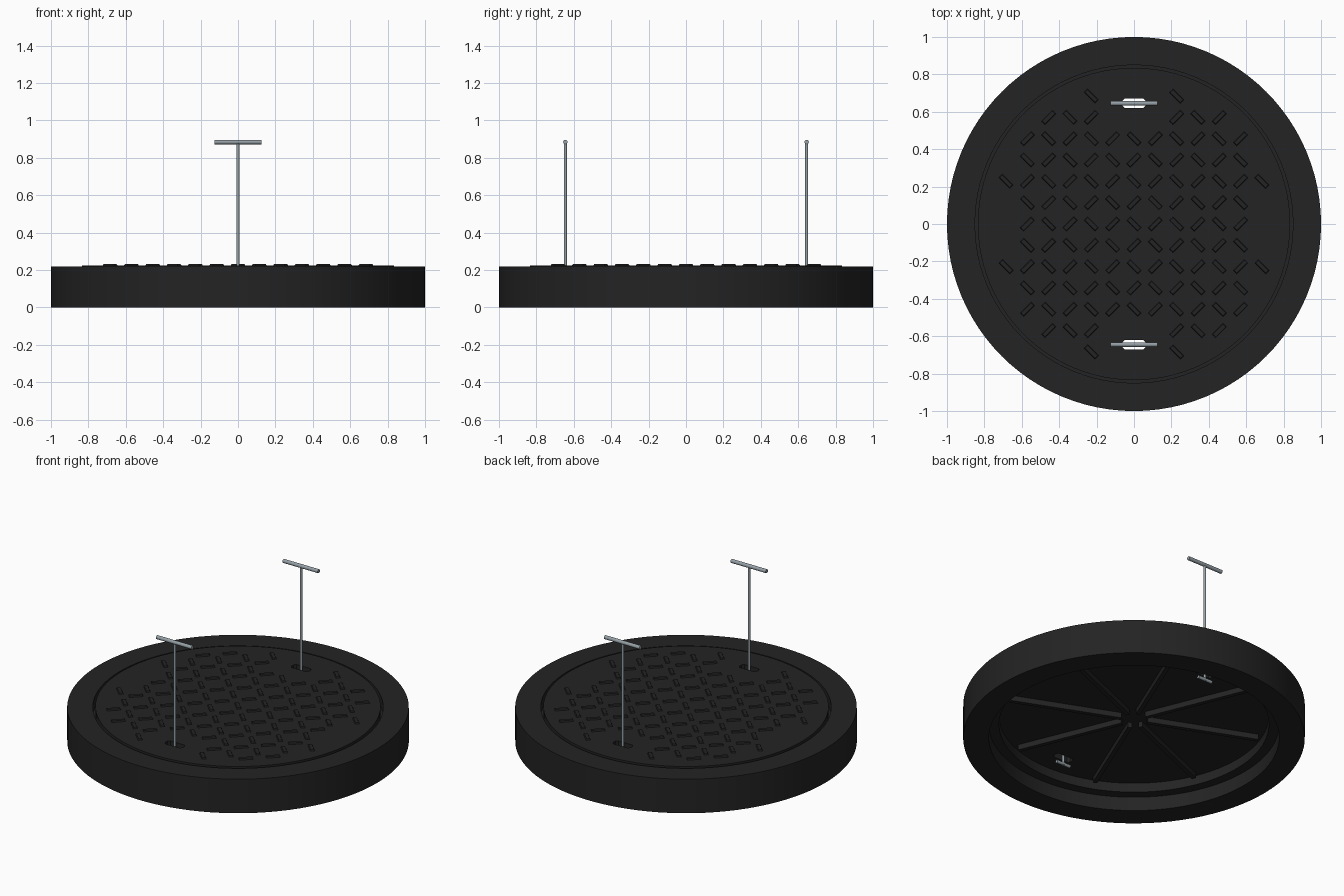
import bpy, bmesh, math
from mathutils import Matrix, Vector

old = bpy.data.objects.get("Cube")
if old:
    bpy.data.objects.remove(old)


def material(name, rgb, metallic=0.0):
    m = bpy.data.materials.new(name)
    m.use_nodes = True
    m.diffuse_color = (*rgb, 1)
    m.node_tree.nodes["Principled BSDF"].inputs["Base Color"].default_value = (*rgb, 1)
    return m


IRON = material("black cast iron", (0.017, 0.017, 0.017))
STEEL = material("grey steel", (0.30, 0.35, 0.38))

SEGMENTS = 96
HOLE_Y = 0.645
LID_BOTTOM, LID_TOP = 0.15, 0.225


def finish(name, bm, mat, smooth=True):
    bmesh.ops.recalc_face_normals(bm, faces=bm.faces)
    mesh = bpy.data.meshes.new(name)
    bm.to_mesh(mesh)
    bm.free()
    obj = bpy.data.objects.new(name, mesh)
    bpy.context.collection.objects.link(obj)
    mesh.materials.append(mat)
    if smooth:
        shade(obj)
    return obj


def shade(obj):
    bpy.ops.object.select_all(action='DESELECT')
    obj.select_set(True)
    bpy.context.view_layer.objects.active = obj
    bpy.ops.object.shade_smooth_by_angle(angle=math.radians(35))


def ring(bm, profile):
    """Turn a closed (radius, z) profile around the z axis."""
    loops = []
    for i in range(SEGMENTS):
        a = math.tau * i / SEGMENTS
        loops.append([bm.verts.new((r * math.cos(a), r * math.sin(a), z)) for r, z in profile])
    for i, here in enumerate(loops):
        there = loops[(i + 1) % SEGMENTS]
        for j in range(len(profile)):
            k = (j + 1) % len(profile)
            bm.faces.new((here[j], there[j], there[k], here[k]))


def box(bm, size, centre, angle=0.0, taper=0.0):
    """Box turned about the origin's z axis, with its top drawn in by taper."""
    verts = bmesh.ops.create_cube(bm, size=1)["verts"]
    for v in verts:
        inset = taper if v.co.z > 0 else 0
        v.co = Vector((v.co.x * (size[0] - 2 * inset), v.co.y * (size[1] - 2 * inset), v.co.z * size[2]))
    return bmesh.ops.transform(bm, verts=verts, matrix=Matrix.Translation(centre) @ Matrix.Rotation(angle, 4, 'Z'))


def rod(bm, radius, start, end):
    start, end = Vector(start), Vector(end)
    turn = (end - start).to_track_quat('Z', 'Y').to_matrix().to_4x4()
    bmesh.ops.create_cone(bm, cap_ends=True, segments=16, radius1=radius, radius2=radius,
                          depth=(end - start).length,
                          matrix=Matrix.Translation((start + end) / 2) @ turn)


# Outer frame with a seat flange for the lid
bm = bmesh.new()
ring(bm, [(1, 0), (1, 0.22), (0.85, 0.22), (0.85, LID_BOTTOM), (0.79, LID_BOTTOM),
          (0.79, 0.09), (0.85, 0.09), (0.85, 0)])
finish("frame", bm, IRON)

# Lid disc with two key slots
curve = bpy.data.curves.new("lid", 'CURVE')
curve.dimensions = '2D'
curve.fill_mode = 'BOTH'
curve.extrude = (LID_TOP - LID_BOTTOM) / 2


def outline(points):
    s = curve.splines.new('POLY')
    s.points.add(len(points) - 1)
    for p, (x, y) in zip(s.points, points):
        p.co = (x, y, 0, 1)
    s.use_cyclic_u = True


outline([(0.835 * math.cos(math.tau * i / SEGMENTS), 0.835 * math.sin(math.tau * i / SEGMENTS))
         for i in range(SEGMENTS)])
slot = [(-0.062, -0.012), (-0.05, -0.025), (0.05, -0.025), (0.062, -0.012)]
slot += [(-x, -y) for x, y in slot]
for side in (-1, 1):
    outline([(x, y + side * HOLE_Y) for x, y in slot])
lid_curve = bpy.data.objects.new("lid_curve", curve)
bpy.context.collection.objects.link(lid_curve)
bpy.context.view_layer.update()
lid_mesh = bpy.data.meshes.new_from_object(lid_curve.evaluated_get(bpy.context.evaluated_depsgraph_get()))
bpy.data.objects.remove(lid_curve)
bm = bmesh.new()
bm.from_mesh(lid_mesh)
bmesh.ops.remove_doubles(bm, verts=bm.verts, dist=0.0001)
bmesh.ops.translate(bm, verts=bm.verts, vec=(0, 0, (LID_TOP + LID_BOTTOM) / 2))
bpy.data.meshes.remove(lid_mesh)
finish("lid", bm, IRON)

# Raised treads in alternating diagonals
bm = bmesh.new()
STEP = 0.114
for i in range(-6, 7):
    for j in range(-6, 7):
        x, y = i * STEP, j * STEP
        near_slot = math.hypot(x, abs(y) - HOLE_Y) < 0.17
        bare_edge = abs(i) == 6 and abs(j) < 2
        if math.hypot(x, y) > 0.745 or near_slot or bare_edge:
            continue
        angle = math.radians(45 if (i + j) % 2 else -45)
        box(bm, (0.084, 0.028, 0.009), (x, y, LID_TOP + 0.0035), angle, 0.004)
finish("treads", bm, IRON, smooth=False)

# Radial ribs under the lid
bm = bmesh.new()
for k in range(8):
    a = math.radians(22.5 + 45 * k)
    mid = 0.42
    box(bm, (0.68, 0.026, 0.04), (mid * math.cos(a), mid * math.sin(a), LID_BOTTOM - 0.015), a)
finish("ribs", bm, IRON, smooth=False)

# Lifting keys: shaft, hand bar and locking foot
for name, side in (("front", -1), ("back", 1)):
    y = side * HOLE_Y
    bm = bmesh.new()
    rod(bm, 0.008, (0, y, 0.10), (0, y, 0.885))
    rod(bm, 0.012, (-0.126, y, 0.884), (0.126, y, 0.884))
    rod(bm, 0.010, (-0.05, y, 0.11), (0.05, y, 0.11))
    finish(name + "_lifting_key", bm, STEEL)
